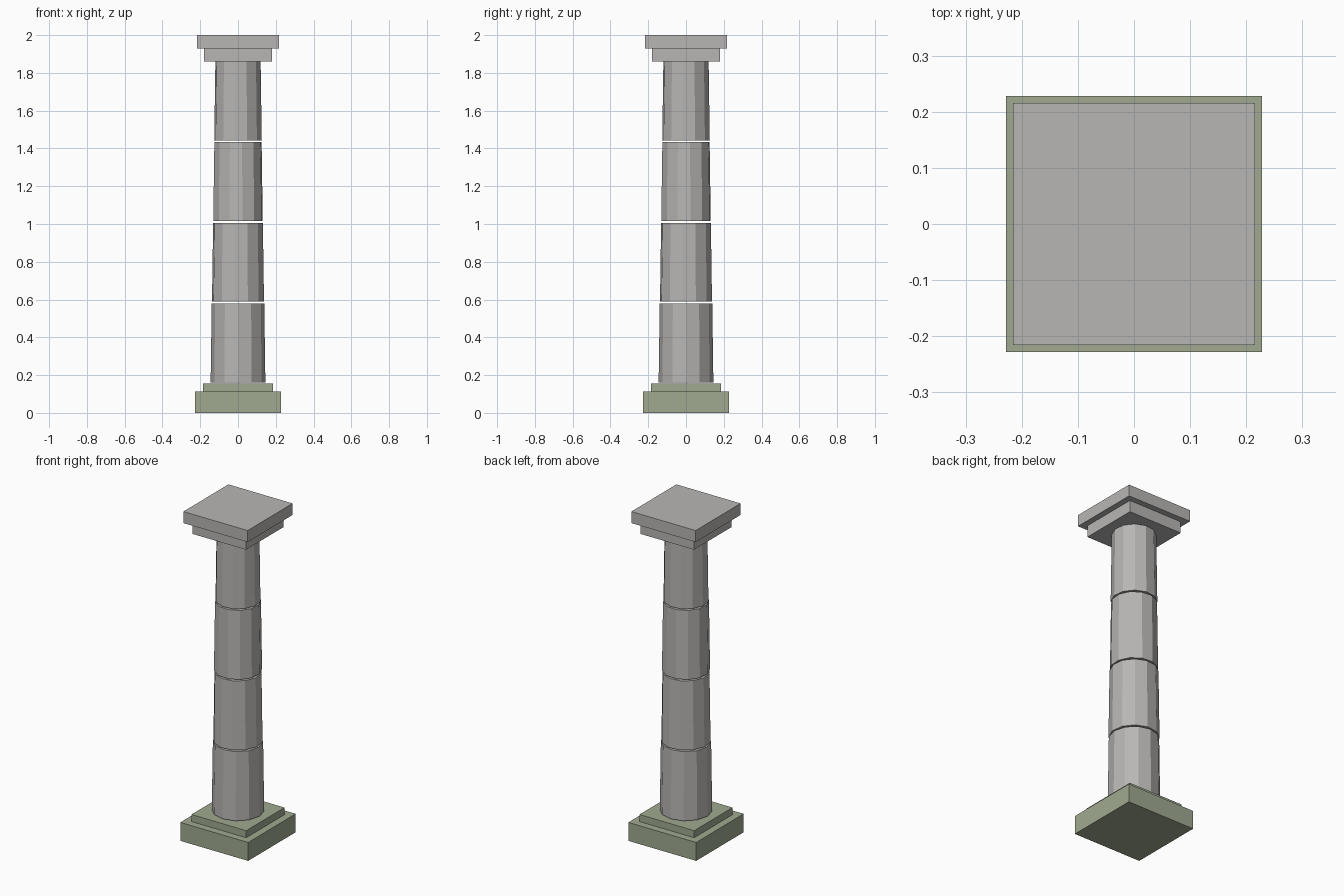
import bpy
import math

cube = bpy.data.objects.get("Cube")
if cube:
    bpy.data.objects.remove(cube, do_unlink=True)


def material(name, rgb):
    mat = bpy.data.materials.new(name)
    mat.use_nodes = True
    color = (*rgb, 1.0)
    mat.diffuse_color = color
    mat.node_tree.nodes["Principled BSDF"].inputs["Base Color"].default_value = color
    return mat


stone = material("grey stone", (0.48, 0.47, 0.46))
mossy = material("mossy stone", (0.35, 0.40, 0.28))


def slab(name, half, bottom, top, mat):
    bpy.ops.mesh.primitive_cube_add(size=1, location=(0, 0, (bottom + top) / 2))
    obj = bpy.context.object
    obj.name = name
    obj.scale = (2 * half, 2 * half, top - bottom)
    bpy.ops.object.transform_apply(location=False, rotation=False, scale=True)
    obj.data.materials.append(mat)


def drum(name, low_radius, high_radius, bottom, height, turn):
    bpy.ops.mesh.primitive_cone_add(
        vertices=12, radius1=low_radius, radius2=high_radius, depth=height,
        location=(0, 0, bottom + height / 2), rotation=(0, 0, turn))
    obj = bpy.context.object
    obj.name = name
    obj.data.materials.append(stone)


# Stepped base
slab("base_plinth", 0.228, 0, 0.112, mossy)
slab("base_step", 0.184, 0.112, 0.155, mossy)

# Tapered shaft of separate drums, each turned a little, with thin open joints
DRUMS = 4
PITCH, HEIGHT, FIRST = 0.4265, 0.418, 0.162
TURNS = (0, 22, 10, 22)
for i in range(DRUMS):
    radius = 0.145 - 0.006 * i
    drum(f"shaft_drum_{i + 1}", radius, radius - 0.006, FIRST + PITCH * i,
         HEIGHT, math.radians(TURNS[i]))

# Stepped capital
slab("capital_step", 0.18, 1.86, 1.93, stone)
slab("capital_slab", 0.216, 1.93, 2.0, stone)
